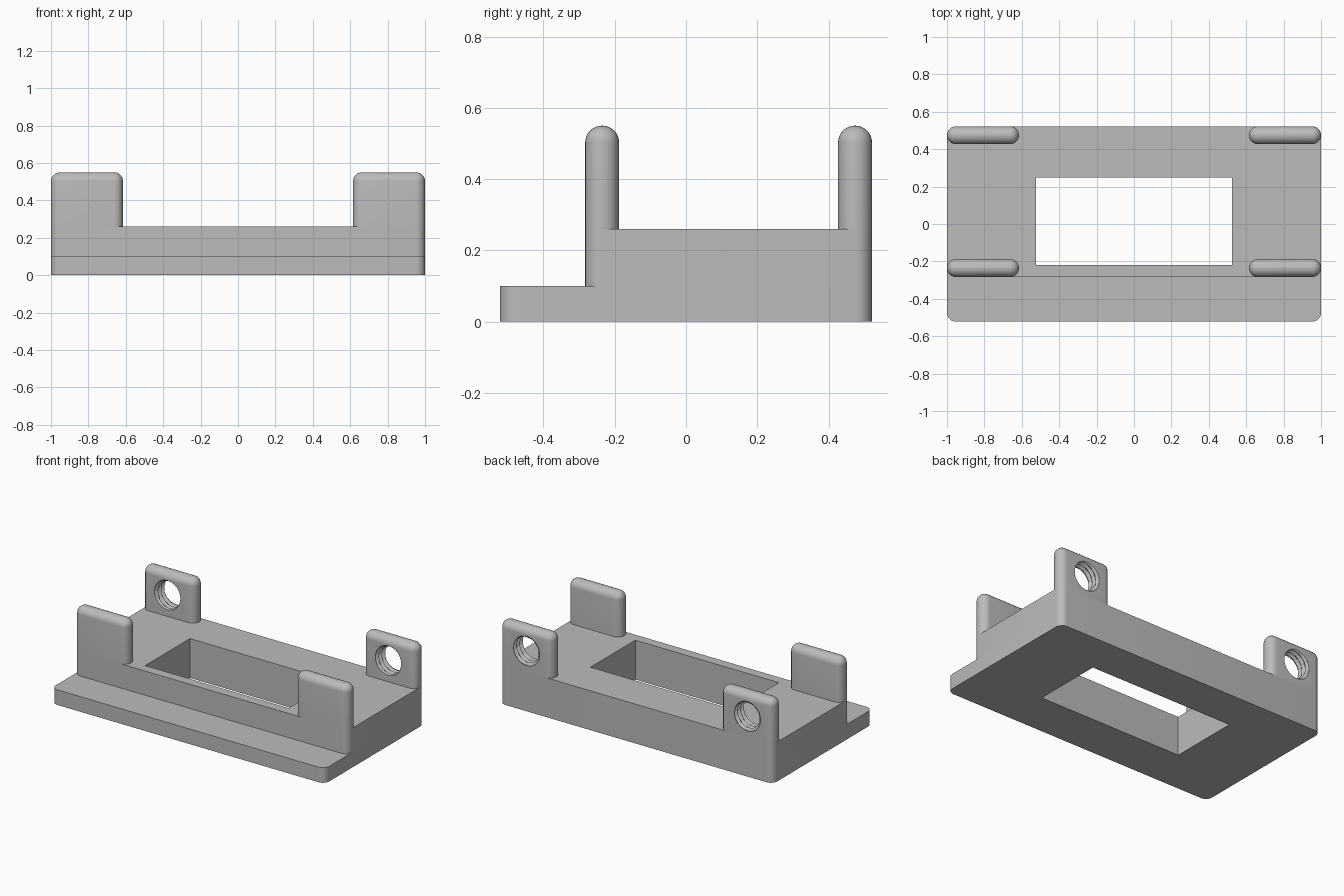
import bpy, bmesh, math
from mathutils import Vector

cube = bpy.data.objects.get("Cube")
if cube:
    bpy.data.objects.remove(cube, do_unlink=True)

R = 0.047                      # shared corner radius
BACK, STEP, FRONT = 0.522, -0.283, -0.522
PLATE_TOP, DECK, POST_TOP = 0.1, 0.26, 0.55
POST_X, POST_W, POST_D = 0.615, 0.385, 0.095

grey = bpy.data.materials.new("plain grey")
grey.use_nodes = True
grey.diffuse_color = (0.5, 0.5, 0.5, 1)
grey.node_tree.nodes["Principled BSDF"].inputs["Base Color"].default_value = (0.5, 0.5, 0.5, 1)


def to_object(name, bm):
    bmesh.ops.recalc_face_normals(bm, faces=bm.faces)
    mesh = bpy.data.meshes.new(name)
    bm.to_mesh(mesh)
    bm.free()
    mesh.materials.append(grey)
    obj = bpy.data.objects.new(name, mesh)
    bpy.context.collection.objects.link(obj)
    return obj


def block(name, low, high, radius=0, round_top=False):
    """Box between two corners, upright edges rounded, top rim optionally too."""
    bm = bmesh.new()
    bmesh.ops.create_cube(bm, size=1)
    low, high = Vector(low), Vector(high)
    for v in bm.verts:
        v.co = (low + high) / 2 + v.co * (high - low)
    if radius:
        def wanted(e):
            a, b = (v.co.z for v in e.verts)
            return abs(a - b) > 0.01 or (round_top and min(a, b) > high.z - 0.01)
        bmesh.ops.bevel(bm, geom=[e for e in bm.edges if wanted(e)], offset=radius,
                        segments=8, profile=0.5, affect='EDGES')
    return to_object(name, bm)


def thread_cutter(name, x, y, z, length):
    """Screw-shaped solid along y: radius follows a helical wave."""
    minor, depth, pitch, sides, steps = 0.085, 0.017, 0.032, 40, 32
    bm = bmesh.new()
    rings = []
    for i in range(steps + 1):
        t = length * (i / steps - 0.5)
        ring = []
        for k in range(sides):
            turn = k / sides
            wave = abs(((t / pitch + turn) % 1) * 2 - 1)
            r = minor + depth * min(1, wave * 1.3)
            a = turn * math.tau
            ring.append(bm.verts.new((x + r * math.cos(a), y + t, z + r * math.sin(a))))
        rings.append(ring)
    for a, b in zip(rings, rings[1:]):
        for k in range(sides):
            n = (k + 1) % sides
            bm.faces.new((a[k], a[n], b[n], b[k]))
    bm.faces.new(rings[0])
    bm.faces.new(rings[-1])
    bmesh.ops.triangulate(bm, faces=bm.faces)
    return to_object(name, bm)


def cut(obj, cutter):
    mod = obj.modifiers.new("cut", 'BOOLEAN')
    mod.operation, mod.solver, mod.object = 'DIFFERENCE', 'EXACT', cutter
    deps = bpy.context.evaluated_depsgraph_get()
    obj.data = bpy.data.meshes.new_from_object(obj.evaluated_get(deps))
    obj.modifiers.clear()


# Stepped base with a rectangular window through both layers
plate = block("base_plate", (-1, FRONT, 0), (1, BACK, PLATE_TOP), R)
body = block("raised_body", (-1, STEP, PLATE_TOP), (1, BACK, DECK), R)
window = block("window_cutter", (-0.525, -0.22, -0.2), (0.525, 0.248, 0.6))
for part in (plate, body):
    cut(part, window)
bpy.data.objects.remove(window, do_unlink=True)
parts = [plate, body]

# Four rounded corner posts, the rear pair with threaded holes
for side, sx in (("left", 1), ("right", -1)):
    xs = sorted((sx * POST_X, sx * (POST_X + POST_W)))
    for place, y in (("front", STEP), ("back", BACK - POST_D)):
        post = block(f"{place}_{side}_post", (xs[0], y, DECK),
                     (xs[1], y + POST_D, POST_TOP), R, True)
        if place == "back":
            hole = thread_cutter("thread_cutter", sum(xs) / 2, y + POST_D / 2, 0.4, POST_D + 0.02)
            cut(post, hole)
            bpy.data.objects.remove(hole, do_unlink=True)
        parts.append(post)

# Smooth the rounded corners, keep the hard edges
bpy.ops.object.select_all(action='DESELECT')
for part in parts:
    part.select_set(True)
bpy.context.view_layer.objects.active = plate
bpy.ops.object.shade_smooth_by_angle(angle=math.radians(30))
